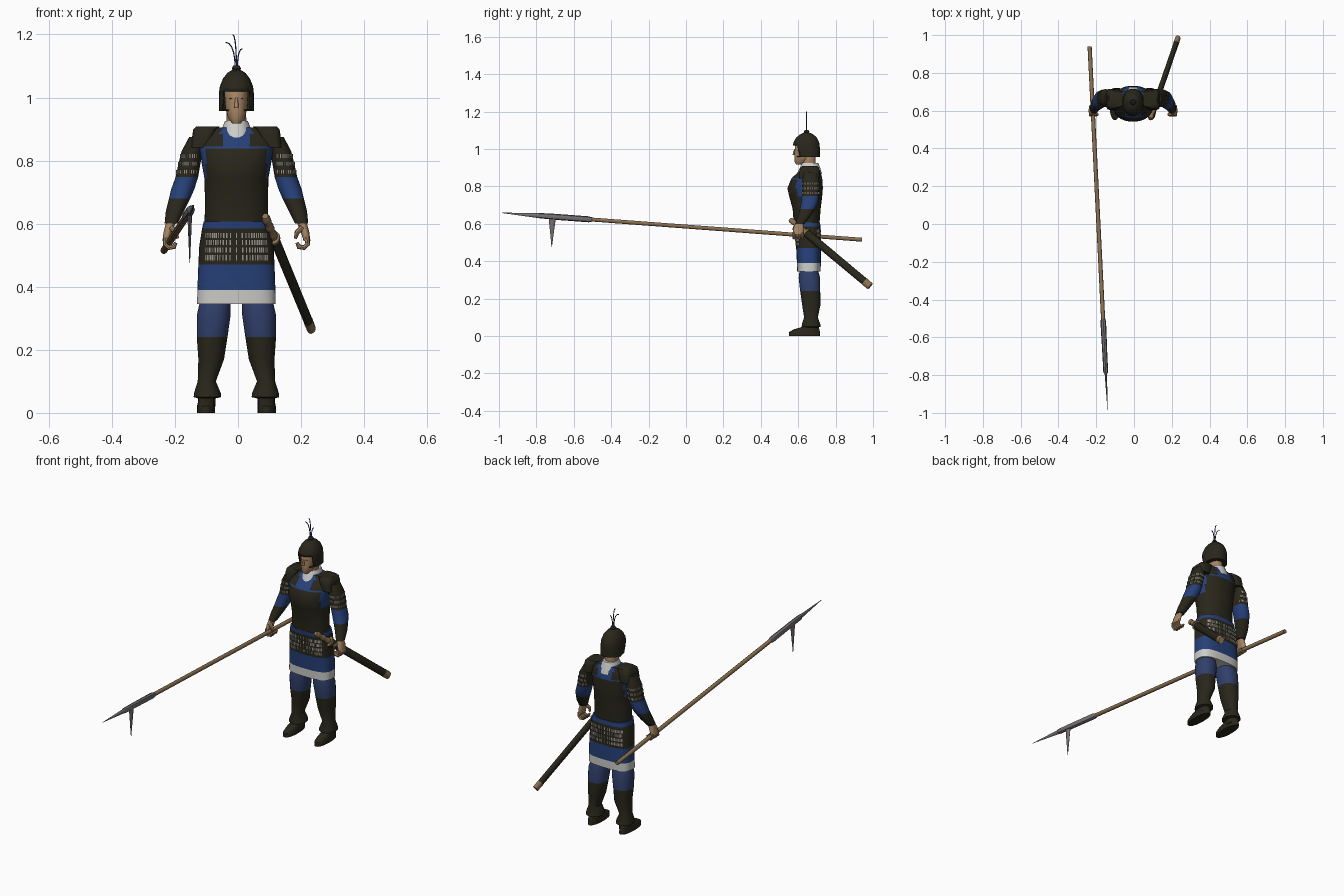
import bpy, bmesh, math
from mathutils import Vector, Matrix

cube = bpy.data.objects.get("Cube")
if cube:
    bpy.data.objects.remove(cube)

CX = -0.005  # centre line of the figure


def material(name, r, g, b):
    m = bpy.data.materials.new(name)
    m.use_nodes = True
    m.diffuse_color = (r, g, b, 1)
    m.node_tree.nodes["Principled BSDF"].inputs["Base Color"].default_value = (r, g, b, 1)
    return m


MATS = {
    "armour": material("dark olive armour", .022, .02, .011),
    "blue": material("blue cloth", .02, .052, .19),
    "trousers": material("dull blue trousers", .03, .05, .145),
    "white": material("pale linen", .6, .6, .58),
    "skin": material("skin", .38, .235, .125),
    "wood": material("wood", .26, .165, .085),
    "steel": material("steel", .18, .165, .175),
    "lace": material("pale lacing", .32, .3, .26),
}


def finish(name, bm, colours):
    """Turn a bmesh into a smooth object using the named colours."""
    bmesh.ops.recalc_face_normals(bm, faces=bm.faces)
    mesh = bpy.data.meshes.new(name)
    bm.to_mesh(mesh)
    bm.free()
    for c in colours:
        mesh.materials.append(MATS[c])
    ob = bpy.data.objects.new(name, mesh)
    bpy.context.collection.objects.link(ob)
    bpy.ops.object.select_all(action='DESELECT')
    ob.select_set(True)
    bpy.context.view_layer.objects.active = ob
    bpy.ops.object.shade_smooth_by_angle(angle=math.radians(42))
    return ob


def skin(name, rings, paint, cut=None):
    """Bridge rings; paint is a colour, a list per band, or a rule on the face centre."""
    bm = bmesh.new()
    rows = [[bm.verts.new(p) for p in ring] for ring in rings]
    used, n = [], len(rings[0])

    def colour(face, band):
        c = paint if isinstance(paint, str) else (
            paint(face.calc_center_median()) if callable(paint) else paint[band])
        if c not in used:
            used.append(c)
        face.material_index = used.index(c)

    for i in range(len(rows) - 1):
        for j in range(n):
            k = (j + 1) % n
            colour(bm.faces.new((rows[i][j], rows[i][k], rows[i + 1][k], rows[i + 1][j])), i)
    colour(bm.faces.new(rows[0]), 0)
    colour(bm.faces.new(rows[-1]), len(rows) - 2)
    if cut:
        gone = [f for f in bm.faces if cut(f.calc_center_median())]
        bmesh.ops.delete(bm, geom=gone, context='FACES')
    return finish(name, bm, used)


def oval(z, x, y, rx, ry, turn, power):
    """Point on a squared-off level oval."""
    c, s = math.cos(math.tau * turn), math.sin(math.tau * turn)
    return Vector((x + rx * math.copysign(abs(c) ** (2 / power), c),
                   y + ry * math.copysign(abs(s) ** (2 / power), s), z))


def loft(name, rows, paint, side=1, n=24, power=2.2, cut=None):
    """Stack of level ovals given as (z, x, y, half width, half depth)."""
    rings = [[oval(z, CX + side * x, y, rx, ry, (k + .5) / n, power) for k in range(n)]
             for z, x, y, rx, ry in rows]
    return skin(name, rings, paint, cut)


def tube(name, path, radii, paint, ref=Vector((0, 1, 0)), n=10):
    """Sweep ovals along a path; each radius is (along ref, across)."""
    pts, rings = [Vector(p) for p in path], []
    for i, p in enumerate(pts):
        d = (pts[min(i + 1, len(pts) - 1)] - pts[max(i - 1, 0)]).normalized()
        u = (ref - d * ref.dot(d)).normalized()
        v = d.cross(u)
        ra, rb = radii[i]
        rings.append([p + u * ra * math.cos(math.tau * k / n) + v * rb * math.sin(math.tau * k / n)
                      for k in range(n)])
    return skin(name, rings, paint)


def lacing(name, rows, size, count, power, keep, side=1):
    """Rows of thin upright laces around level ovals."""
    bm = bmesh.new()
    for z, x, y, rx, ry in rows:
        for k in range(count):
            spot = [oval(z, CX + side * x, y, rx, ry, (k + d) / count, power) for d in (-.3, 0, .3)]
            if keep(spot[1]):
                along = spot[2] - spot[0]
                turn = Matrix.Rotation(math.atan2(along.y, along.x), 4, 'Z')
                bmesh.ops.create_cube(bm, matrix=Matrix.Translation(spot[1]) @ turn @
                                      Matrix.Diagonal((size, .003, size * 4, 1)))
    return finish(name, bm, ["lace"])


# Skirt, armoured hips and sash
loft("skirt", [(.345, 0, .657, .125, .063), (.39, 0, .657, .124, .064), (.47, 0, .655, .121, .066),
               (.53, 0, .652, .118, .068), (.585, 0, .648, .109, .071), (.607, 0, .646, .104, .071)],
     ["white", "blue", "armour", "armour", "blue"], n=40, power=2.9)
lacing("hip_lacing", [(.492, 0, .654, .12, .0668), (.516, 0, .6525, .1187, .0676),
                      (.54, 0, .6513, .1165, .0686), (.562, 0, .6497, .1128, .0697)],
       .004, 84, 2.9, lambda p: abs(p.x - CX) < .098)


# Cuirass with blue neck panel, trim and armholes
def vest(c):
    x = abs(c.x - CX)
    if c.z > .836 and x < .048 or .836 < c.z < .847:
        return "blue"
    return "blue" if .745 < c.z < .83 and x > .094 else "armour"


loft("cuirass", [(.6, 0, .645, .101, .069), (.68, 0, .645, .1, .075), (.745, 0, .64, .102, .088),
                 (.79, 0, .637, .11, .095), (.838, 0, .645, .117, .084), (.845, 0, .647, .118, .081),
                 (.865, 0, .655, .12, .068), (.885, 0, .662, .118, .055), (.905, 0, .664, .085, .042)],
     vest, n=48)
loft("collar", [(.866, 0, .659, .05, .068), (.9, 0, .663, .047, .055), (.925, 0, .664, .037, .044)], "white")

# Neck, face and features
loft("neck", [(.89, 0, .66, .032, .036), (.97, 0, .655, .031, .036)], "skin")
loft("head", [(.918, 0, .605, .014, .018), (.932, 0, .614, .025, .034), (.96, 0, .63, .034, .05),
              (.99, 0, .64, .037, .059), (1.03, 0, .642, .038, .06), (1.05, 0, .645, .03, .045)], "skin")
tube("nose", [(CX, .583, 1.0), (CX, .577, .982), (CX, .578, .968)],
     [(.003, .003), (.006, .006), (.007, .008)], "skin", ref=Vector((1, 0, 0)))
for side, label in ((1, "left"), (-1, "right")):
    tube(label + "_eye", [(CX + side * .016, .584, .997), (CX + side * .016, .580, .997)],
         [(.006, .002)] * 2, "wood", ref=Vector((1, 0, 0)))

# Open-faced helmet with knob and plumes
helmet = loft("helmet", [(.958, 0, .652, .056, .064), (.985, 0, .647, .056, .069), (1.0, 0, .645, .056, .071),
                         (1.02, 0, .643, .055, .072), (1.035, 0, .643, .053, .069), (1.06, 0, .644, .043, .056),
                         (1.078, 0, .645, .029, .036), (1.088, 0, .645, .013, .014)],
              "armour", n=32, cut=lambda c: c.z < .97 and c.y < .65 and abs(c.x - CX) < .045
              or c.z < 1.02 and c.y < .63 and abs(c.x - CX) < .042)
helmet.modifiers.new("thickness", 'SOLIDIFY').thickness = .004
loft("helmet_knob", [(1.083, 0, .645, .011, .011), (1.092, 0, .645, .015, .015), (1.102, 0, .645, .01, .01)],
     "armour", n=12)
for i, (foot, bend, tip) in enumerate(((-.004, -.03, 1.175), (0, -.012, 1.2), (.003, .016, 1.155))):
    steps = [k / 5 for k in range(6)]
    tube(f"plume_{i + 1}", [(CX + foot + bend * t * t, .645, 1.095 + (tip - 1.095) * math.sin(t * 1.57))
                            for t in steps], [(.0022, .0022)] * 6, "trousers", n=6)

for side, label in ((1, "left_"), (-1, "right_")):
    # Shoulder guard and arm
    loft(label + "shoulder_guard", [(.842, .114, .66, .03, .056), (.88, .106, .66, .034, .055),
                                    (.899, .1, .661, .037, .05), (.908, .09, .662, .038, .042)],
         "armour", side, power=4)
    loft(label + "arm", [(.875, .122, .664, .028, .04), (.83, .14, .667, .034, .046), (.79, .149, .667, .035, .046),
                         (.748, .157, .665, .036, .046), (.71, .17, .66, .037, .045), (.68, .18, .65, .034, .041),
                         (.64, .195, .632, .029, .034), (.6, .207, .609, .021, .025)],
         ["armour"] * 3 + ["blue"] * 2 + ["armour"] * 2, side)
    lacing(label + "sleeve_lacing", [(.765, .1538, .666, .0358, .046), (.79, .149, .667, .0351, .046),
                                     (.815, .1434, .667, .0344, .046)],
           .003, 34, 2.2, lambda p: (p.x - CX) * side > .125, side)

    # Hand with curled fingers and thumb
    loft(label + "palm", [(.605, .207, .606, .016, .02), (.575, .217, .602, .014, .029),
                          (.545, .224, .6, .011, .03)], "skin", side, n=14)
    for i in range(4):
        y = .577 + i * .015
        tube(f"{label}finger_{i + 1}", [(CX + side * x, y, z) for x, z in
                                        ((.224, .555), (.226, .535), (.214, .524), (.198, .527), (.192, .54))],
             [(.008, .008)] * 4 + [(.006, .005)], "skin", n=8)
    tube(label + "thumb", [(CX + side * .208, .584, .588), (CX + side * .192, .578, .572),
                           (CX + side * .187, .58, .553)], [(.01, .009), (.009, .008), (.006, .005)], "skin", n=8)

    # Leg, boot with flared cuff, and shoe
    loft(label + "leg", [(.38, .064, .657, .045, .045), (.345, .068, .657, .05, .051), (.31, .072, .66, .054, .058),
                         (.24, .077, .664, .049, .054), (.17, .08, .67, .041, .05), (.1, .094, .668, .029, .037),
                         (.062, .092, .669, .043, .05), (.05, .092, .669, .044, .051),
                         (.046, .094, .672, .028, .036), (.02, .094, .672, .028, .036)],
         ["trousers"] * 3 + ["armour"] * 6, side)
    loft(label + "shoe", [(0, .096, .634, .029, .084), (.022, .096, .634, .029, .083), (.036, .096, .645, .026, .069),
                          (.048, .096, .664, .024, .045)], "armour", side)


# Polearm: shaft, blade and hooked spike, all set along one line
def on_pole(y):
    return (-.235 + (.94 - y) * .0495, y, .515 + (.94 - y) * .0747)


ACROSS = Vector((1, 0, 0))
tube("pole_shaft", [on_pole(.94), on_pole(-.51)], [(.011, .011)] * 2, "wood", ACROSS)
tube("pole_blade", [on_pole(y) for y in (-.5, -.52, -.7, -.785, -.795, -.985)],
     [(.011, .011), (.015, .016), (.013, .016), (.013, .014), (.006, .013), (.001, .001)], "steel", ACROSS, 8)
hook = Vector(on_pole(-.715))
tube("pole_spike", [hook, hook - Vector((0, .003, .163))], [(.02, .008), (.001, .001)], "steel", n=8)

# Sheathed sword on the left hip
start, end = Vector((.086, .556, .624)), Vector((.233, .985, .266))


def on_sword(t):
    return start.lerp(end, t)


tube("sword_sheath", [on_sword(t) for t in (.2, .22, .93, .931, 1)],
     [(.012, .018), (.015, .021), (.014, .02), (.015, .021), (.014, .02)],
     ["armour", "armour", "wood", "wood"], ACROSS, 12)
tube("sword_grip", [on_sword(i * .022) for i in range(10)],
     [(.014, .016) if i % 3 else (.01, .011) for i in range(10)], "wood", ACROSS)
tube("sword_guard", [on_sword(.19), on_sword(.205)], [(.019, .027)] * 2, "wood", ACROSS, 12)
